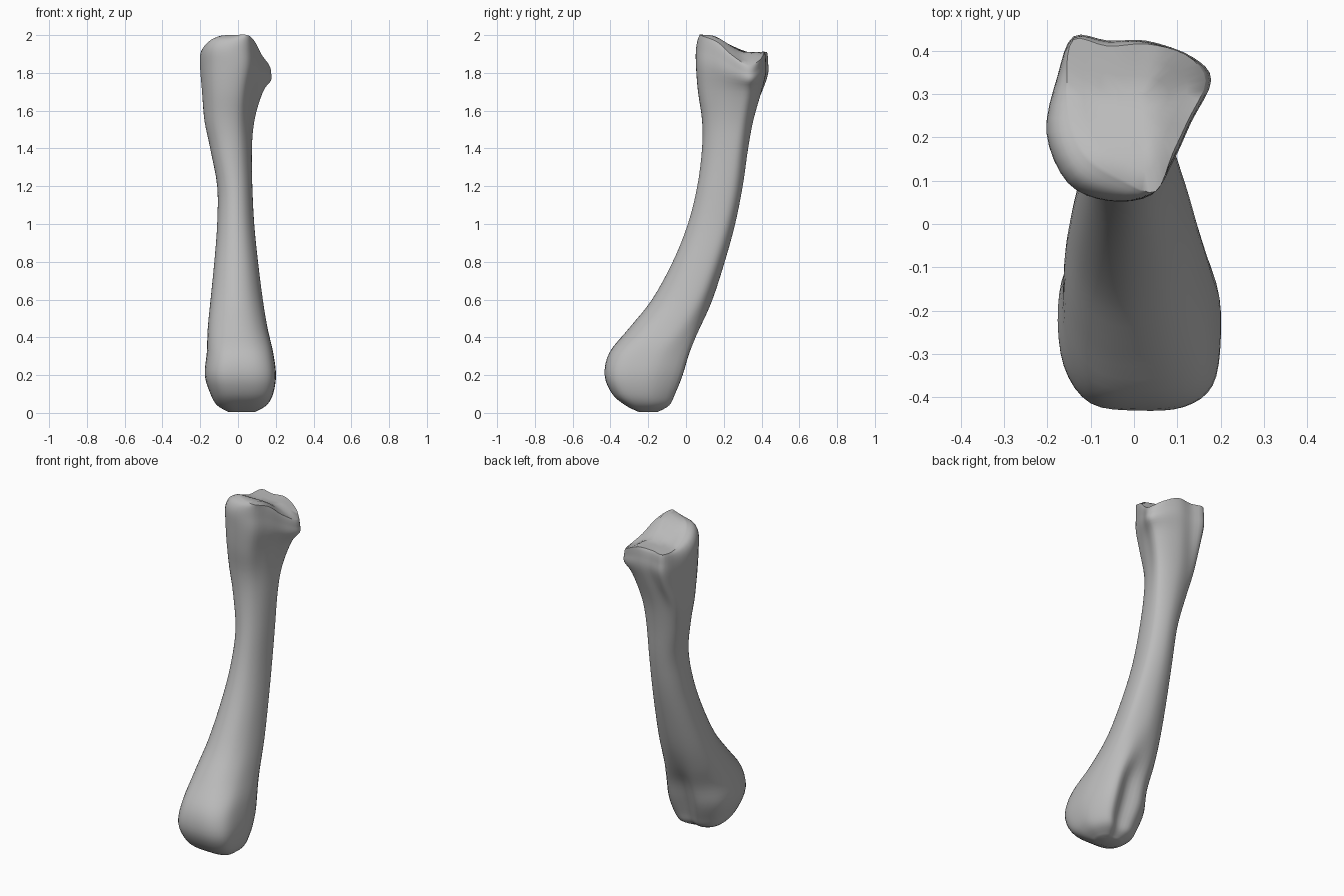
import bpy
import bmesh
from mathutils import Vector

default_cube = bpy.data.objects.get("Cube")
if default_cube:
    bpy.data.objects.remove(default_cube)

# Cross-section outlines in a unit box, from the front round through +x
HEAD = [(0, -1), (.55, -.96), (.9, -.72), (1, -.2), (.95, .4), (.6, 1),
        (.1, .86), (-.4, .97), (-.85, .65), (-1, .15), (-.93, -.5), (-.6, -.92)]
SHAFT = [(0, -1), (.5, -.85), (.85, -.45), (1, .1), (.95, .6), (.6, .88),
         (.05, 1), (-.55, .86), (-.92, .5), (-1, 0), (-.87, -.5), (-.5, -.87)]
BASE = [(-.25, -1), (.28, -.93), (.55, -.5), (.76, -.04), (1, .47), (.76, .76),
        (.22, .95), (-.25, .95), (-.68, 1), (-.87, .52), (-1, -.17), (-.74, -.78)]
# Rim of the joint surface on top, in model units
RIM = [(-.02, .1), (.05, .075), (.09, .165), (.125, .24), (.165, .33), (.12, .39),
       (.03, .415), (-.06, .41), (-.14, .425), (-.155, .33), (-.14, .22), (-.1, .15)]

# Height, left, right, front, back, outline blend (head = 0, shaft = 1, base = 2)
SECTIONS = [
    (.005, -.05, .09, -.25, -.15, 0),
    (.04, -.11, .15, -.32, -.09, 0),
    (.1, -.145, .185, -.39, -.06, 0),
    (.2, -.175, .2, -.43, -.02, 0),
    (.32, -.165, .185, -.405, .02, .2),
    (.45, -.16, .155, -.3, .08, .7),
    (.6, -.145, .13, -.18, .14, 1),
    (.8, -.125, .105, -.07, .205, 1),
    (1, -.11, .085, .01, .26, 1),
    (1.2, -.11, .075, .06, .3, 1),
    (1.4, -.15, .075, .085, .33, 1.2),
    (1.55, -.183, .09, .085, .36, 1.5),
    (1.7, -.192, .133, .065, .405, 1.9),
]
STEPS = 4


def blend(a, b, t):
    return [Vector(p).lerp(Vector(q), t) for p, q in zip(a, b)]


def spline(a, b, c, d, t):
    """Catmull-Rom point between b and c."""
    return (b * 2 + (c - a) * t + (a * 2 - b * 5 + c * 4 - d) * t ** 2
            + (b * 3 - a - c * 3 + d) * t ** 3) / 2


def smooth_path(points, closed):
    count = len(points)
    pick = (lambda i: points[i % count]) if closed else (
        lambda i: points[min(max(i, 0), count - 1)])
    result = []
    for i in range(count if closed else count - 1):
        corners = [pick(i + k) for k in (-1, 0, 1, 2)]
        result += [spline(*corners, s / STEPS) for s in range(STEPS)]
    return result if closed else result + [points[-1]]


def section_ring(z, left, right, front, back, kind):
    outline = blend(HEAD, SHAFT, kind) if kind <= 1 else blend(SHAFT, BASE, kind - 1)
    return [Vector(((left + right) / 2 + p.x * (right - left) / 2,
                    (front + back) / 2 + p.y * (back - front) / 2, z)) for p in outline]


def top_height(x, y):
    """Sloping joint surface: high front lobe, low back and +x corner."""
    t = min(max((y - .12) / .2, 0), 1)
    return 2 - .09 * t * t * (3 - 2 * t) - .6 * max(0, x - .05)


def lifted(points, amount):
    low = SECTIONS[-1][0]
    return [Vector((p.x, p.y, low + (top_height(p.x, p.y) - low) * amount)) for p in points]


# Side rings, from the rounded lower head up to the flared base
rings = [section_ring(*s) for s in SECTIONS]
flare = section_ring(0, -.2, .175, .055, .43, 2)
rings.append(lifted(flare, .45))
rings.append(lifted(flare, .75))
shoulder = [p.lerp(Vector((*q, 0)), .35) for p, q in zip(flare, RIM)]
rings.append(lifted(shoulder, .92))
rings.append(lifted([Vector((*p, 0)) for p in RIM], 1))

# Interpolate up the bone, then round each ring
columns = [smooth_path([ring[i] for ring in rings], False) for i in range(len(RIM))]
loft = [smooth_path(list(ring), True) for ring in zip(*columns)]

# Joint surface rings closing in on its middle
middle = sum(loft[-1], Vector()) / len(loft[-1])
rim = loft[-1]
for inset in (.25, .5, .75):
    loft.append(lifted([p.lerp(middle, inset) for p in rim], 1))

bm = bmesh.new()
grid = [[bm.verts.new(p) for p in ring] for ring in loft]
for lower, upper in zip(grid, grid[1:]):
    for i in range(len(lower)):
        j = (i + 1) % len(lower)
        bm.faces.new((lower[i], lower[j], upper[j], upper[i]))
bm.faces.new(grid[-1])
bm.faces.new(grid[0][::-1])
bmesh.ops.recalc_face_normals(bm, faces=bm.faces)

mesh = bpy.data.meshes.new("bone")
bm.to_mesh(mesh)
bm.free()
bone = bpy.data.objects.new("bone", mesh)
bpy.context.collection.objects.link(bone)

# Plain grey bone colour
grey = bpy.data.materials.new("bone_grey")
grey.use_nodes = True
grey.diffuse_color = (.5, .5, .5, 1)
grey.node_tree.nodes["Principled BSDF"].inputs["Base Color"].default_value = (.5, .5, .5, 1)
mesh.materials.append(grey)

bpy.ops.object.select_all(action="DESELECT")
bone.select_set(True)
bpy.context.view_layer.objects.active = bone
bpy.ops.object.shade_smooth_by_angle(angle=.7)
